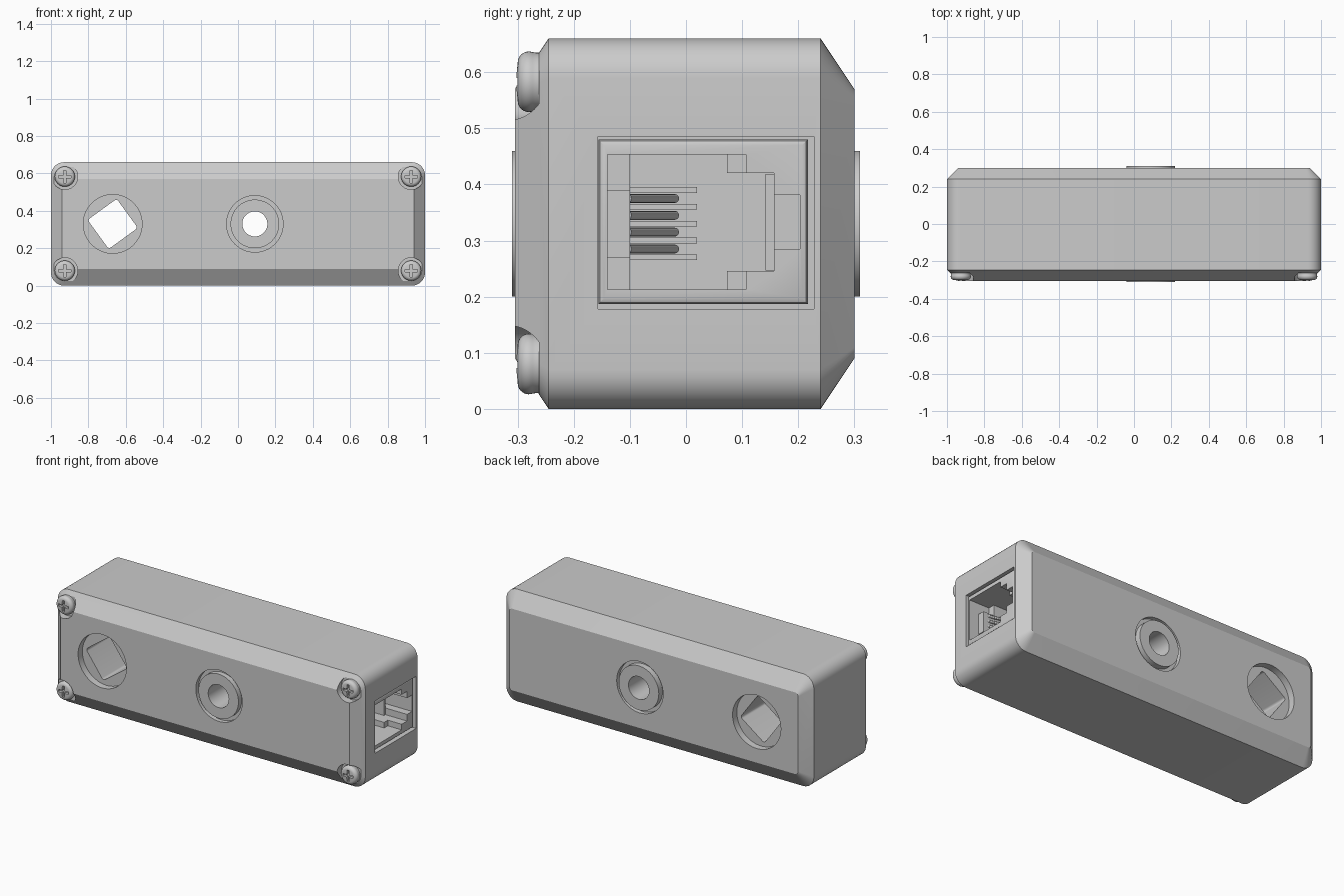
import bpy, bmesh
from math import sin, cos, pi, radians
from mathutils import Vector

if "Cube" in bpy.data.objects:
    bpy.data.objects.remove(bpy.data.objects["Cube"])


def loft(name, rings, loop=False):
    """Skin a list of equal-length point rings; cap the ends or close the loop."""
    bm = bmesh.new()
    vs = [[bm.verts.new(p) for p in r] for r in rings]
    n = len(vs[0])
    pairs = list(zip(vs, vs[1:])) + ([(vs[-1], vs[0])] if loop else [])
    for a, b in pairs:
        for i in range(n):
            j = (i + 1) % n
            bm.faces.new((a[i], a[j], b[j], b[i]))
    if not loop:
        bm.faces.new(vs[0])
        bm.faces.new(vs[-1])
    bmesh.ops.recalc_face_normals(bm, faces=bm.faces)
    me = bpy.data.meshes.new(name)
    bm.to_mesh(me)
    bm.free()
    ob = bpy.data.objects.new(name, me)
    bpy.context.collection.objects.link(ob)
    return ob


def lathe(name, profile, cx, cz, loop=False, n=64):
    """Revolve (radius, y) points about an axis along y."""
    return loft(name, [[(cx + r * cos(2 * pi * i / n), y, cz + r * sin(2 * pi * i / n))
                        for i in range(n)] for r, y in profile], loop)


def box(name, x0, x1, y0, y1, z0, z1):
    return loft(name, [[(x, y0, z0), (x, y1, z0), (x, y1, z1), (x, y0, z1)] for x in (x0, x1)])


def round_rect(y, cx, cz, hx, hz, r, rot=0, seg=8):
    pts = []
    for k, (sx, sz) in enumerate(((1, 1), (-1, 1), (-1, -1), (1, -1))):
        for i in range(seg + 1):
            a = (k + i / seg) * pi / 2
            u, v = sx * (hx - r) + r * cos(a), sz * (hz - r) + r * sin(a)
            pts.append((cx + u * cos(rot) - v * sin(rot), y, cz + u * sin(rot) + v * cos(rot)))
    return pts


def select(ob):
    bpy.ops.object.select_all(action='DESELECT')
    ob.select_set(True)
    bpy.context.view_layer.objects.active = ob


def cut(ob, *cutters):
    for c in cutters:
        select(ob)
        m = ob.modifiers.new("cut", 'BOOLEAN')
        m.operation, m.solver, m.object = 'DIFFERENCE', 'EXACT', c
        bpy.ops.object.modifier_apply(modifier=m.name)
        bpy.data.objects.remove(c)


def smooth(ob, angle=30):
    select(ob)
    bpy.ops.object.shade_smooth_by_angle(angle=radians(angle))


MID = 0.33
SCREWS = [(x, z) for x in (-0.926, 0.926) for z in (0.08, 0.583)]

# housing with chamfered front and back
housing = loft("housing", [
    round_rect(-0.305, 0, MID, 0.94, 0.24, 0.02),
    round_rect(-0.245, 0, MID, 1.0, 0.33, 0.07),
    round_rect(0.24, 0, MID, 1.0, 0.33, 0.07),
    round_rect(0.30, 0, MID, 0.94, 0.24, 0.02)])

# square through hole with round recesses on both faces
cut(housing, loft("square_cut", [round_rect(y, -0.67, MID, 0.096, 0.096, 0.015, radians(36))
                                 for y in (-0.5, 0.5)]))
for y0, y1 in ((-0.4, -0.265), (0.26, 0.4)):
    cut(housing, lathe("recess_cut", [(0.157, y0), (0.157, y1)], -0.67, MID))

# centre bore and the grooves around the bushing
cut(housing, lathe("bore_cut", [(0.11, -0.5), (0.11, 0.5)], 0.09, MID))
for y0, y1 in ((-0.4, -0.28), (0.275, 0.4)):
    cut(housing, lathe("groove_cut", [(0.151, y0), (0.151, y1)], 0.09, MID))

# screw seats in the front corners and the pocket for the socket
for x, z in SCREWS:
    cut(housing, lathe("seat_cut", [(0.069, -0.4), (0.069, -0.262)], x, z, n=48))
cut(housing, box("pocket_cut", 0.5, 1.1, -0.157, 0.228, 0.178, 0.485))
smooth(housing)

# bushing
bushing = lathe("bushing", [(0.067, -0.31), (0.13, -0.31), (0.13, 0.31), (0.067, 0.31)],
                0.09, MID, loop=True)
smooth(bushing)

# pan head screws with cross slots
head = [(0.052, -0.25), (0.052, -0.268)]
head += [(0.034 + 0.02 * cos(a), -0.28 - 0.02 * sin(a))
         for a in [radians(d) for d in range(-20, 91, 11)]]
head += [(0.015, -0.302)]
screw = lathe("screw", head, 0, 0, n=40)
cut(screw, box("slot_cut", -0.033, 0.033, -0.4, -0.285, -0.007, 0.007),
    box("slot_cut", -0.007, 0.007, -0.4, -0.285, -0.033, 0.033))
smooth(screw, 40)
screw.location = (SCREWS[0][0], 0, SCREWS[0][1])
for x, z in SCREWS[1:]:
    other = screw.copy()
    other.location = (x, 0, z)
    bpy.context.collection.objects.link(other)


# cable socket shell with a stepped opening
def shell_ring(x, d):
    return [(x, -0.156 + d, 0.187 + d), (x, 0.217 - d, 0.187 + d),
            (x, 0.217 - d, 0.48 - d), (x, -0.156 + d, 0.48 - d)]


socket = loft("socket", [shell_ring(0.51, 0), shell_ring(0.98, 0),
                         shell_ring(0.987, 0.003), shell_ring(0.99, 0.01)])
half = [(-0.14, 0.12), (0.107, 0.12), (0.107, 0.087), (0.157, 0.087), (0.157, 0.048), (0.203, 0.048)]
outline = [(y, 0.333 + z) for y, z in half] + [(y, 0.333 - z) for y, z in reversed(half)]
cut(socket, loft("opening_cut", [[(x, y, z) for y, z in outline] for x in (0.56, 1.1)]))
smooth(socket)

# ledges inside the socket
box("socket_contact_block", 0.55, 0.93, -0.141, -0.10, 0.27, 0.39)
for z0, z1 in ((0.212, 0.27), (0.39, 0.454)):
    box("socket_side_ledge", 0.55, 0.86, -0.141, -0.10, z0, z1)
for z0, z1 in ((0.212, 0.246), (0.42, 0.454)):
    box("socket_latch_stop", 0.55, 0.9, 0.073, 0.108, z0, z1)
box("socket_latch_ledge", 0.55, 0.85, 0.142, 0.158, 0.247, 0.419)

# comb ridges and spring contacts between them
for i in range(5):
    z = 0.27 + 0.03 * i
    box("comb_ridge", 0.55, 0.72, -0.10, 0.02, z - 0.005, z + 0.005)
for i in range(4):
    z = 0.285 + 0.03 * i
    a, b = Vector((0.90, -0.105, z)), Vector((0.60, -0.02, z))
    u = (b - a).cross(Vector((0, 0, 1))).normalized()
    rings = [[p + 0.008 * (u * cos(t) + Vector((0, 0, sin(t))))
              for t in [2 * pi * k / 12 for k in range(12)]] for p in (a, b)]
    smooth(loft("spring_contact", rings))
